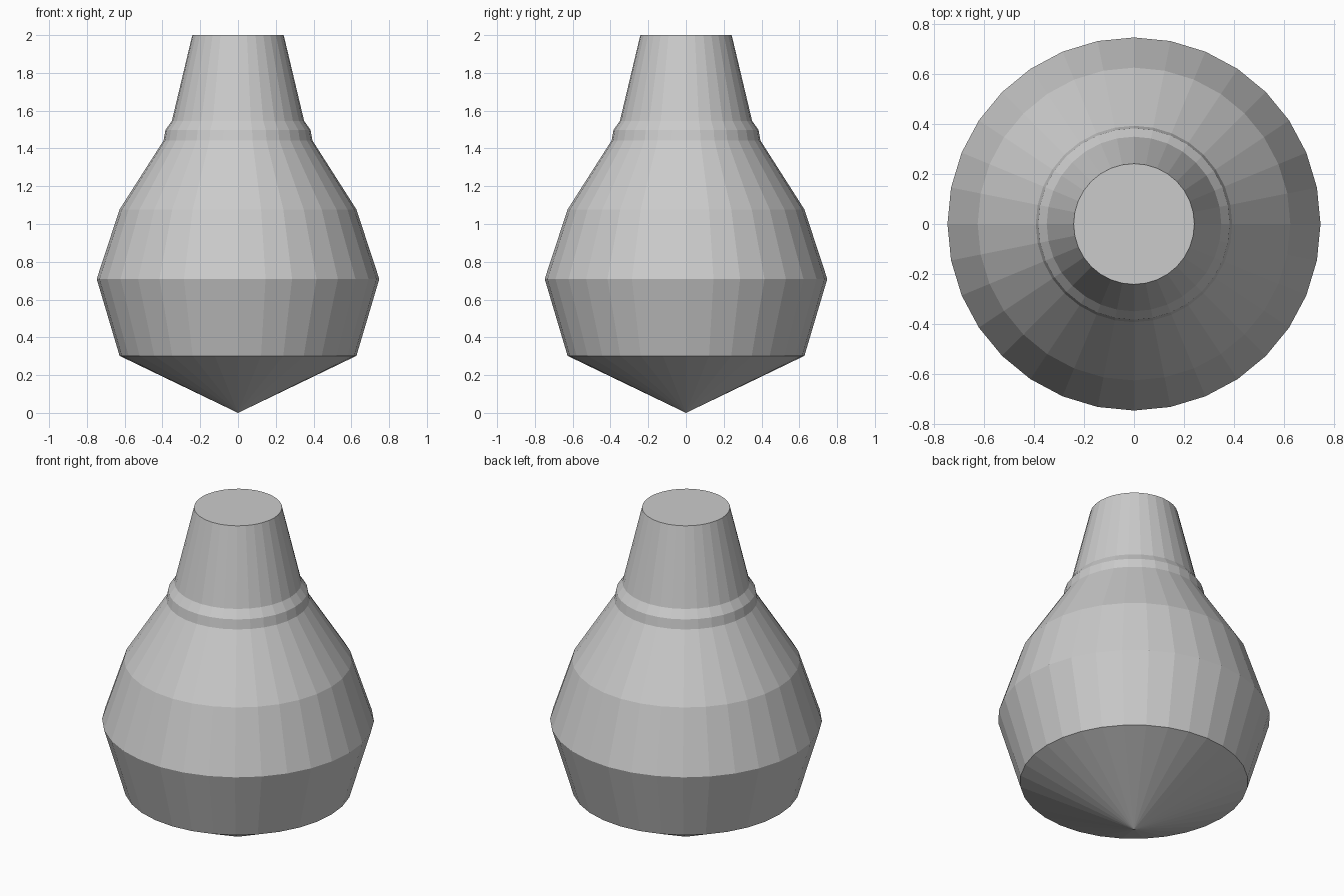
import bpy, bmesh
from math import cos, sin, tau

if "Cube" in bpy.data.objects:
    bpy.data.objects.remove(bpy.data.objects["Cube"])

SIDES = 32
# (radius, height) rings from the lower rim to the flat top
PROFILE = [(0.627, 0.302), (0.748, 0.709), (0.627, 1.077), (0.394, 1.442),
           (0.384, 1.498), (0.35, 1.546), (0.242, 2.0)]

bm = bmesh.new()
rings = [[bm.verts.new((r * cos(tau * i / SIDES), r * sin(tau * i / SIDES), z))
          for i in range(SIDES)] for r, z in PROFILE]

# Pointed base
tip = bm.verts.new((0, 0, 0))
for i in range(SIDES):
    bm.faces.new((tip, rings[0][(i + 1) % SIDES], rings[0][i]))

# Faceted walls, collar and neck
for low, high in zip(rings, rings[1:]):
    for i in range(SIDES):
        j = (i + 1) % SIDES
        bm.faces.new((low[i], low[j], high[j], high[i]))

# Flat top
bm.faces.new(rings[-1])

mesh = bpy.data.meshes.new("tapered_body")
bm.to_mesh(mesh)
bm.free()
bpy.context.collection.objects.link(bpy.data.objects.new("tapered_body", mesh))
